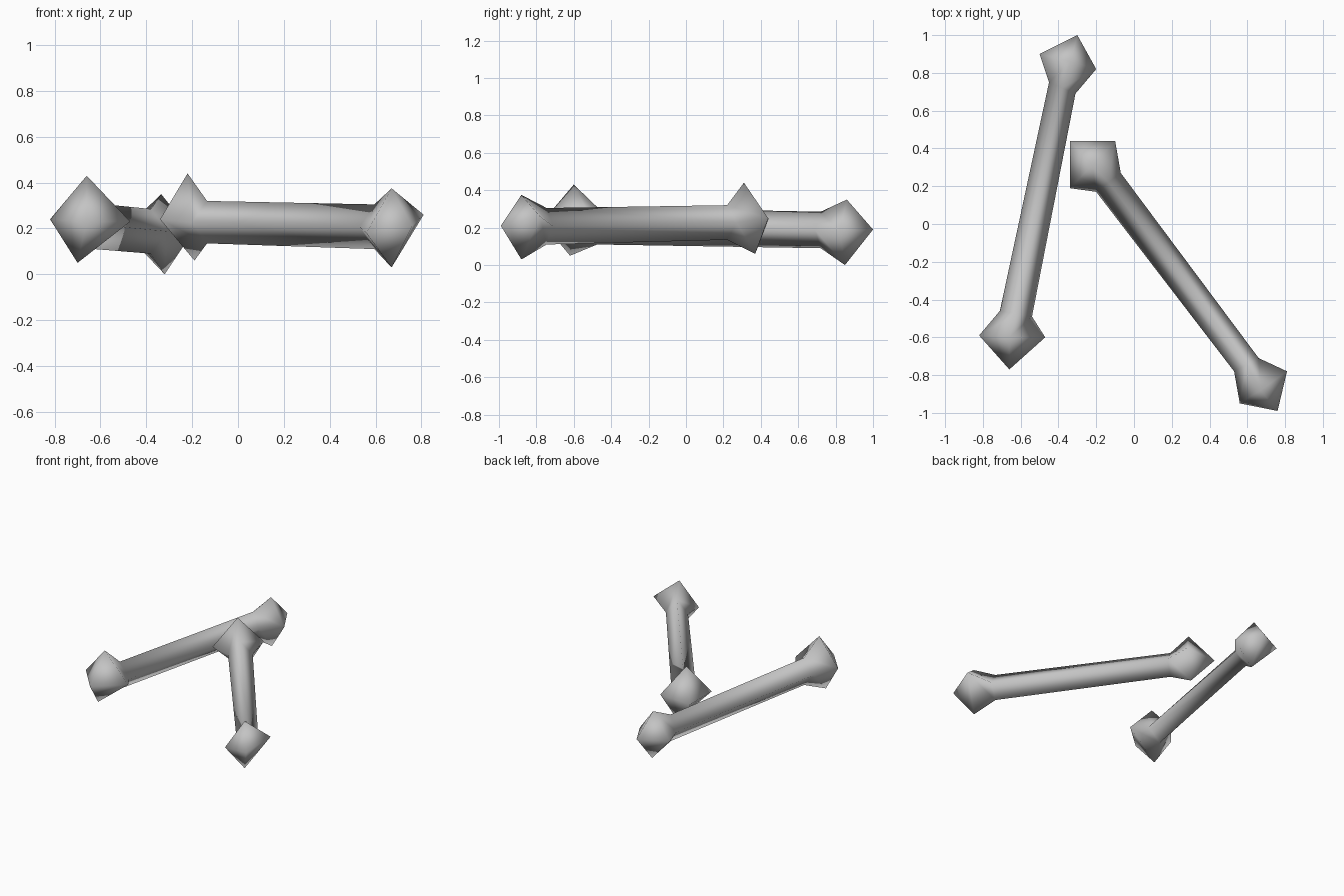
import bpy
import bmesh
from mathutils import Vector

cube = bpy.data.objects.get("Cube")
if cube:
    bpy.data.objects.remove(cube, do_unlink=True)

GREY = (0.55, 0.55, 0.55)
mat = bpy.data.materials.new("plain grey")
mat.use_nodes = True
mat.diffuse_color = (*GREY, 1)
mat.node_tree.nodes["Principled BSDF"].inputs["Base Color"].default_value = (*GREY, 1)


def neck_ring(left, right, low, high):
    """Diamond cross-section of the shaft, ordered top, right, bottom, left."""
    left, right = Vector(left), Vector(right)
    mid, z = (left + right) / 2, (low + high) / 2
    return [(*mid, high), (*right, z), (*mid, low), (*left, z)]


def make_bone(name, first, second):
    """Loft tip - knob - neck - neck - knob - tip into one closed bone."""
    bm = bmesh.new()
    rings = [first["knob"], neck_ring(*first["neck"]),
             neck_ring(*second["neck"]), second["knob"]]
    rings = [[bm.verts.new(p) for p in ring] for ring in rings]
    for a, b in zip(rings, rings[1:]):
        for i in range(4):
            j = (i + 1) % 4
            bm.faces.new((a[i], a[j], b[j], b[i]))
    # pointed knob caps
    for end, ring in ((first, rings[0]), (second, rings[-1])):
        tip = bm.verts.new(end["tip"])
        for i in range(4):
            bm.faces.new((tip, ring[i], ring[(i + 1) % 4]))
    bmesh.ops.recalc_face_normals(bm, faces=bm.faces)
    for face in bm.faces:
        face.smooth = True
    mesh = bpy.data.meshes.new(name)
    bm.to_mesh(mesh)
    bm.free()
    mesh.materials.append(mat)
    bone = bpy.data.objects.new(name, mesh)
    bpy.context.collection.objects.link(bone)
    return bone


# Each end: pointed tip, knob ring (top, right, bottom, left),
# neck as left xy, right xy, low z, high z
right_front = dict(
    tip=(-0.66, -0.77, 0.23),
    knob=[(-0.66, -0.60, 0.43), (-0.47, -0.60, 0.23), (-0.70, -0.62, 0.05), (-0.82, -0.59, 0.24)],
    neck=((-0.71, -0.46), (-0.54, -0.49), 0.11, 0.31))
right_back = dict(
    tip=(-0.30, 1.0, 0.19),
    knob=[(-0.335, 0.86, 0.35), (-0.20, 0.82, 0.18), (-0.32, 0.85, 0.0), (-0.50, 0.90, 0.19)],
    neck=((-0.45, 0.75), (-0.31, 0.69), 0.09, 0.285))
left_front = dict(
    tip=(0.76, -0.99, 0.21),
    knob=[(0.67, -0.88, 0.375), (0.81, -0.78, 0.26), (0.67, -0.88, 0.03), (0.56, -0.95, 0.18)],
    neck=((0.53, -0.78), (0.66, -0.71), 0.11, 0.305))
left_back = dict(
    tip=(-0.34, 0.44, 0.24),
    knob=[(-0.22, 0.31, 0.44), (-0.10, 0.44, 0.25), (-0.19, 0.37, 0.06), (-0.34, 0.19, 0.24)],
    neck=((-0.20, 0.17), (-0.07, 0.27), 0.135, 0.32))

make_bone("right_bone", right_front, right_back)
make_bone("left_bone", left_front, left_back)
